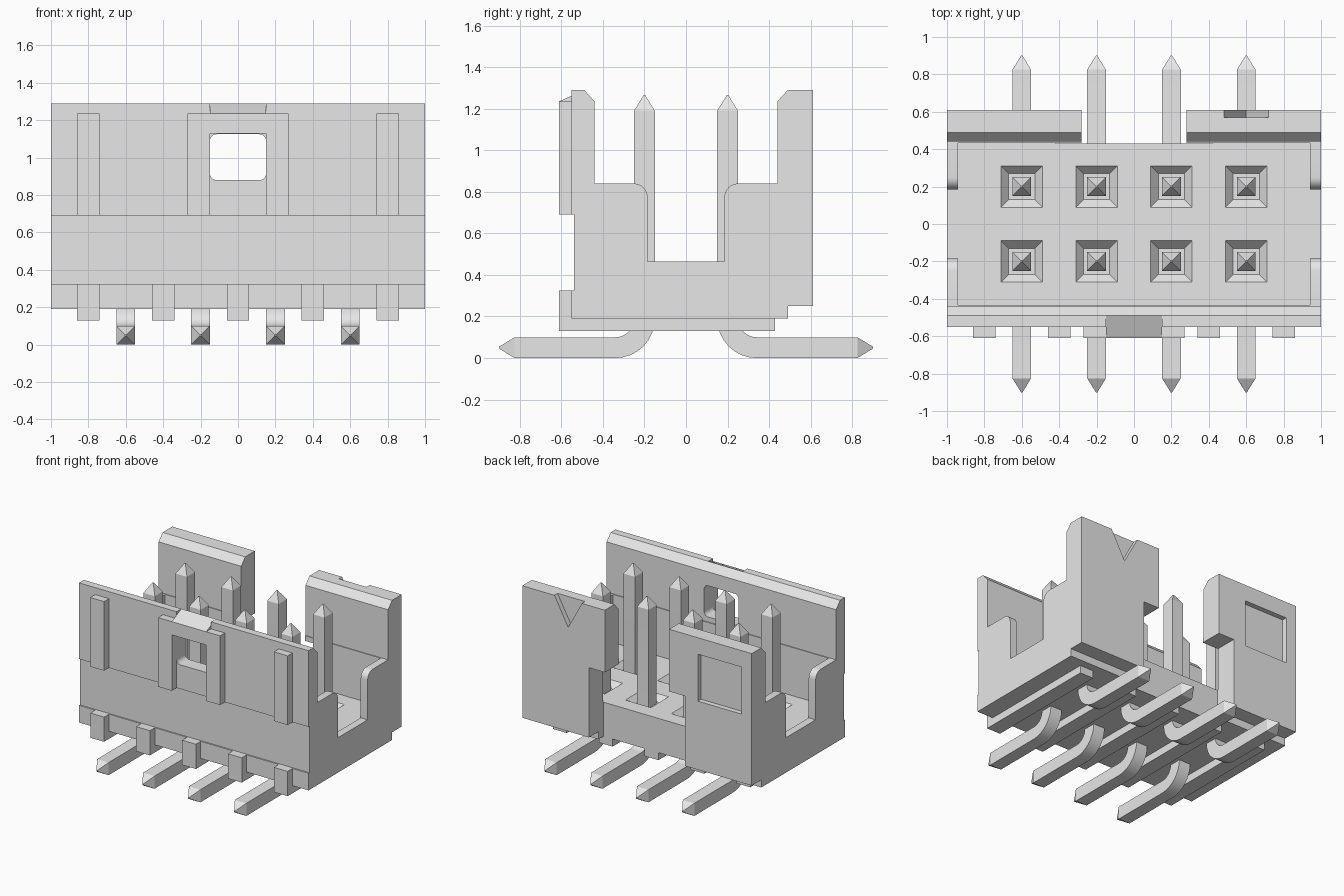
import bpy, bmesh, math
from math import pi, sin, cos

cube = bpy.data.objects.get("Cube")
if cube:
    bpy.data.objects.remove(cube, do_unlink=True)

grey = bpy.data.materials.new("light_grey")
grey.use_nodes = True
grey.diffuse_color = (0.8, 0.8, 0.8, 1)
grey.node_tree.nodes["Principled BSDF"].inputs["Base Color"].default_value = (0.8, 0.8, 0.8, 1)


def finish(name, bm):
    bmesh.ops.recalc_face_normals(bm, faces=bm.faces[:])
    mesh = bpy.data.meshes.new(name)
    bm.to_mesh(mesh)
    bm.free()
    mesh.materials.append(grey)
    ob = bpy.data.objects.new(name, mesh)
    bpy.context.collection.objects.link(ob)
    return ob


def activate(ob):
    bpy.ops.object.select_all(action='DESELECT')
    ob.select_set(True)
    bpy.context.view_layer.objects.active = ob


def smooth(ob):
    activate(ob)
    bpy.ops.object.shade_smooth_by_angle(angle=math.radians(30))


def loft(bm, rings):
    """Skin a list of matching rings and cap both ends."""
    vs = [[bm.verts.new(p) for p in ring] for ring in rings]
    n = len(vs[0])
    for a, b in zip(vs, vs[1:]):
        for i in range(n):
            j = (i + 1) % n
            bm.faces.new((a[i], a[j], b[j], b[i]))
    bm.faces.new(vs[0])
    bm.faces.new(vs[-1][::-1])


def prism(name, pts, axis, lo, hi):
    """Extrude a YZ outline along x, or an XZ outline along y."""
    bm = bmesh.new()
    loft(bm, [[(t, p, q) if axis == 'x' else (p, t, q) for p, q in pts] for t in (lo, hi)])
    return finish(name, bm)


def rect(x0, x1, z0, z1):
    return [(x0, z0), (x1, z0), (x1, z1), (x0, z1)]


def arc(cx, cz, r, start, end, steps=6):
    return [(cx + r * cos(start + (end - start) * i / steps),
             cz + r * sin(start + (end - start) * i / steps)) for i in range(steps + 1)]


def cut(target, cutter):
    cutter.hide_render = True
    activate(target)
    mod = target.modifiers.new("cut", 'BOOLEAN')
    mod.operation = 'DIFFERENCE'
    mod.solver = 'EXACT'
    mod.object = cutter
    bpy.ops.object.modifier_apply(modifier=mod.name)
    bpy.data.objects.remove(cutter, do_unlink=True)


# Housing: side outline with end slots, extruded over the full width
outline = [(-.55, .19), (-.55, .325), (-.54, .325), (-.54, .69), (-.55, .69),
           (-.55, 1.29), (-.49, 1.29), (-.44, 1.235), (-.44, .84)]
outline += arc(-.25, .775, .065, pi / 2, 0)
outline += [(-.185, .465), (.185, .465)]
outline += arc(.25, .775, .065, pi, pi / 2)
outline += [(.44, .84), (.44, 1.235), (.49, 1.29), (.61, 1.29),
            (.61, .25), (.49, .25), (.49, .19)]
housing = prism("housing", outline, 'x', -1, 1)

# Inner cavity
cut(housing, prism("cavity", rect(-.433, .433, .46, .95), 'x', -.94, .94))

# Rear opening, wider below than above
gap = [(-.42, -.2), (.42, -.2), (.42, .8), (.28, .8), (.28, 1.6),
       (-.28, 1.6), (-.28, .8), (-.42, .8)]
cut(housing, prism("rear_gap", gap, 'y', .43, .9))

# Rounded latch window in the front wall
r = .035
window = []
for k, (x, z) in enumerate([(.15 - r, 1.125 - r), (-.15 + r, 1.125 - r),
                            (-.15 + r, .88 + r), (.15 - r, .88 + r)]):
    window += arc(x, z, r, k * pi / 2, (k + 1) * pi / 2)
cut(housing, prism("latch_window", window, 'y', -.8, -.3))

# Sloping lead-in on the wall above the latch
cut(housing, prism("lead_in", [(-.7, 1.194), (-.485, 1.292), (-.485, 1.5), (-.7, 1.5)],
                   'x', -.15, .15))

# Triangular index mark and square pocket on the rear face
cut(housing, prism("index_mark", [(.6, 1.07), (.78, 1.4), (.42, 1.4)], 'y', .57, .8))
cut(housing, prism("pocket", rect(-.91, -.53, .79, 1.16), 'y', .57, .8))

# Funnels around the pins
columns = (-.6, -.2, .2, .6)
bm = bmesh.new()
for x in columns:
    for y in (-.2, .2):
        loft(bm, [[(x + h * a, y + h * b, z) for a, b in ((-1, -1), (1, -1), (1, 1), (-1, 1))]
                  for h, z in ((.07, .415), (.12, .47))])
cut(housing, finish("funnels", bm))
smooth(housing)

# Front guide ribs
for side, x in (("right", -.8), ("left", .8)):
    prism("guide_rib_" + side, rect(x - .06, x + .06, .69, 1.235), 'y', -.61, -.52)

# Latch frame and its ramp
frame = [(-.27, .69), (-.15, .69), (-.15, 1.13), (.15, 1.13), (.15, .69),
         (.27, .69), (.27, 1.235), (-.27, 1.235)]
prism("latch_frame", frame, 'y', -.61, -.53)
prism("latch_ramp", [(-.61, 1.235), (-.55, 1.235), (-.55, 1.2625)], 'x', -.15, .15)

# Standoff feet running under the housing and up the front
foot = [(-.61, .13), (.428, .13), (.428, .22), (-.5, .22), (-.5, .325), (-.61, .325)]
for i in range(5):
    x = -.8 + .4 * i
    prism(f"standoff_foot_{i + 1}", foot, 'x', x - .06, x + .06)


def pin(name, x, side):
    """Bent square pin, with the foot pointing towards side * y."""
    # path stations: y, z, half size, tangent angle from vertical
    path = [(.2, 1.265, .004, 0), (.2, 1.19, .05, 0)]
    for i in range(9):
        a = pi / 2 * i / 8
        path.append((.34 - .14 * cos(a), .19 - .14 * sin(a), .05, a))
    path += [(.825, .05, .05, pi / 2), (.9, .05, .004, pi / 2)]
    bm = bmesh.new()
    loft(bm, [[(x + h * u, side * (y + h * v * cos(a)), z + h * v * sin(a))
               for u, v in ((-1, -1), (1, -1), (1, 1), (-1, 1))] for y, z, h, a in path])
    smooth(finish(name, bm))


# Two rows of pins
for i, x in enumerate(columns):
    pin(f"front_pin_{i + 1}", x, -1)
    pin(f"rear_pin_{i + 1}", x, 1)
